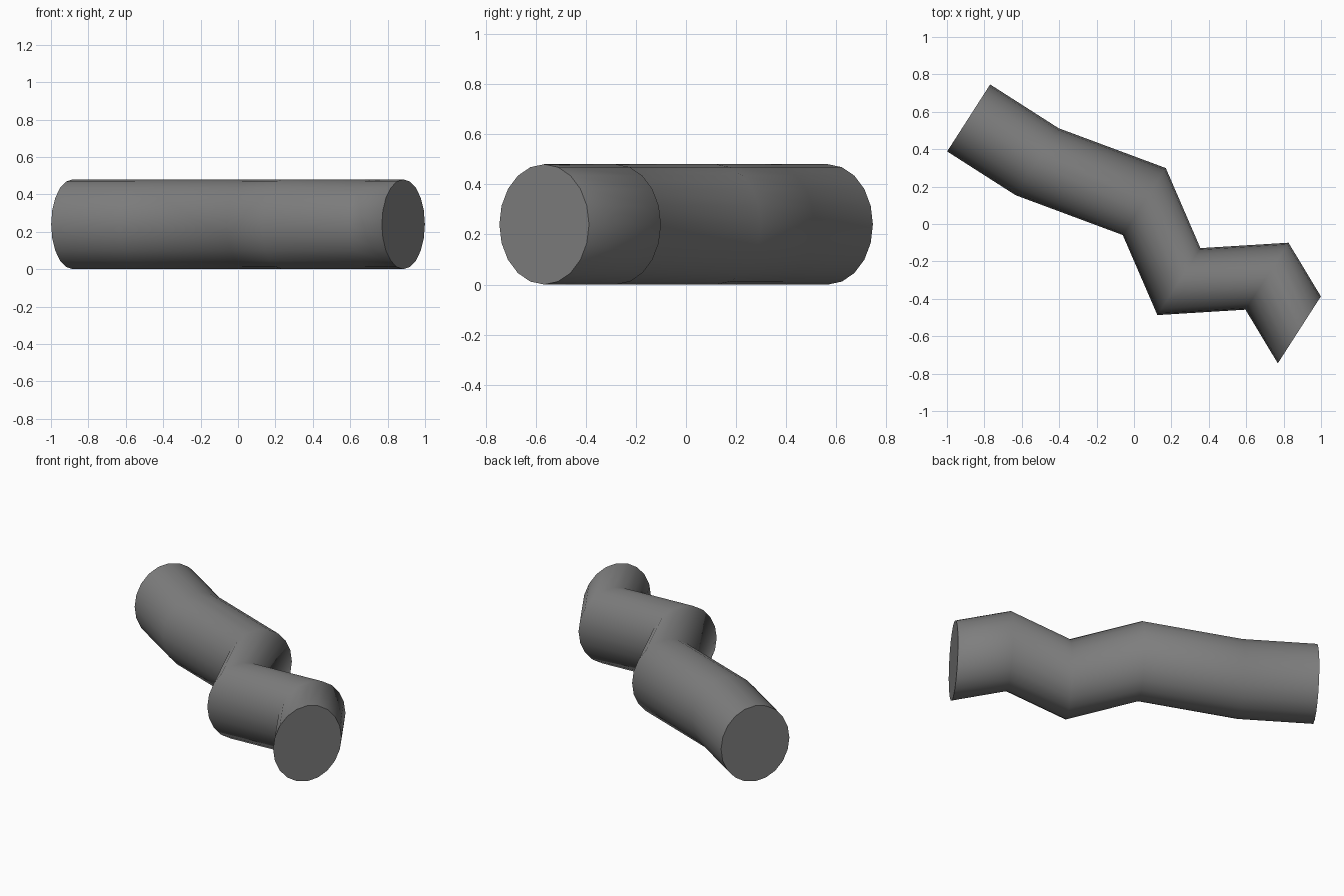
import bpy, bmesh
from math import sin, cos, tau

if "Cube" in bpy.data.objects:
    bpy.data.objects.remove(bpy.data.objects["Cube"])

SIDES = 20
HALF_X, HALF_Y, HALF_Z = 0.115, 0.179, 0.24   # half extents of the slanted round profile
# centre line of the bent tube, seen from above
PATH = [(-0.884, 0.567), (-0.518, 0.333), (0.055, 0.12),
        (0.24, -0.308), (0.711, -0.279), (0.884, -0.566)]

bm = bmesh.new()

# the same profile is carried, unturned, along the path
rings = []
for cx, cy in PATH:
    ring = []
    for i in range(SIDES):
        a = tau * i / SIDES
        ring.append(bm.verts.new((cx + HALF_X * cos(a),
                                  cy + HALF_Y * cos(a),
                                  HALF_Z + HALF_Z * sin(a))))
    rings.append(ring)

# tube walls
for r0, r1 in zip(rings, rings[1:]):
    for i in range(SIDES):
        j = (i + 1) % SIDES
        bm.faces.new((r0[i], r0[j], r1[j], r1[i])).smooth = True

# flat end caps with crisp rims
for ring in (rings[0], rings[-1]):
    cap = bm.faces.new(ring)
    cap.smooth = False
    for e in cap.edges:
        e.smooth = False

bmesh.ops.recalc_face_normals(bm, faces=bm.faces[:])
mesh = bpy.data.meshes.new("bent_tube")
bm.to_mesh(mesh)
bm.free()

# dark grey surface
dark = bpy.data.materials.new("dark_grey")
dark.diffuse_color = (0.21, 0.21, 0.21, 1)
dark.use_nodes = True
dark.node_tree.nodes["Principled BSDF"].inputs["Base Color"].default_value = dark.diffuse_color
mesh.materials.append(dark)

tube = bpy.data.objects.new("bent_tube", mesh)
bpy.context.collection.objects.link(tube)
